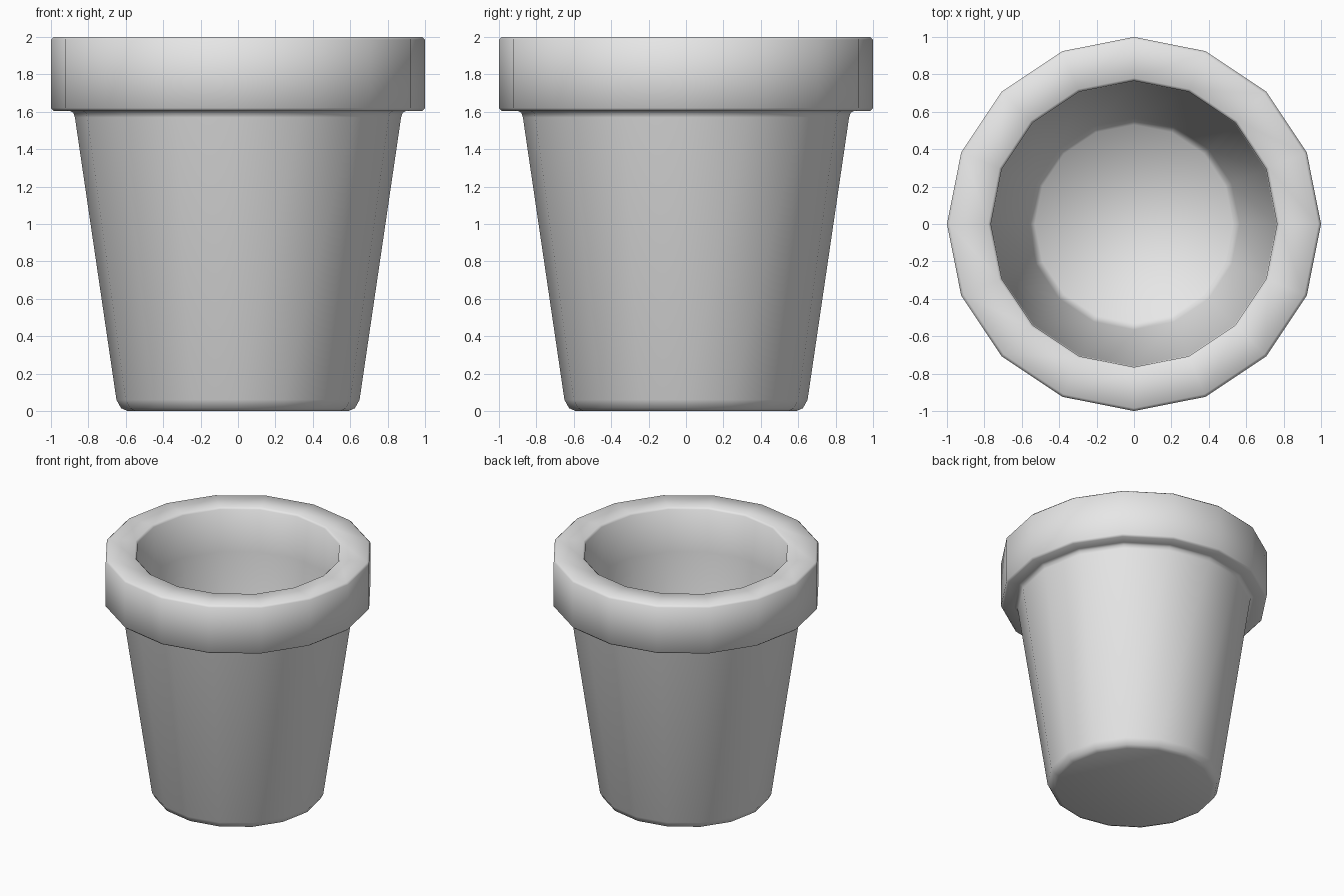
import bpy
import bmesh
from math import cos, sin, tau

cube = bpy.data.objects.get("Cube")
if cube:
    bpy.data.objects.remove(cube, do_unlink=True)

SIDES = 16

# Plain grey clay
clay = bpy.data.materials.new("grey_clay")
clay.use_nodes = True
clay.diffuse_color = (0.8, 0.8, 0.8, 1)
clay.node_tree.nodes["Principled BSDF"].inputs["Base Color"].default_value = (0.8, 0.8, 0.8, 1)


def lathe(name, profile, material):
    """Turn a (radius, height) profile around z, closing both ends with a flat cap."""
    bm = bmesh.new()
    rings = [[bm.verts.new((r * cos(tau * i / SIDES), r * sin(tau * i / SIDES), z))
              for i in range(SIDES)] for r, z in profile]
    for low, high in zip(rings, rings[1:]):
        for i in range(SIDES):
            j = (i + 1) % SIDES
            bm.faces.new((low[i], low[j], high[j], high[i]))
    bm.faces.new(rings[0][::-1])
    bm.faces.new(rings[-1])
    for face in bm.faces:
        face.smooth = True
    mesh = bpy.data.meshes.new(name)
    bm.to_mesh(mesh)
    bm.free()
    mesh.materials.append(material)
    obj = bpy.data.objects.new(name, mesh)
    bpy.context.collection.objects.link(obj)
    return obj


# Rounded foot and tapered outer wall
outside = [(0.59, 0), (0.625, 0.015), (0.65, 0.06), (0.872, 1.57), (0.88, 1.595), (0.9, 1.605)]
# Thick collar with softened edges
collar = [(0.985, 1.605), (1, 1.62), (1, 1.985), (0.985, 2), (0.78, 2), (0.765, 1.985)]
# Hollow inside down to the floor
inside = [(0.76, 1.64), (0.565, 0.2), (0.53, 0.14)]

lathe("plant_pot", outside + collar + inside, clay)
